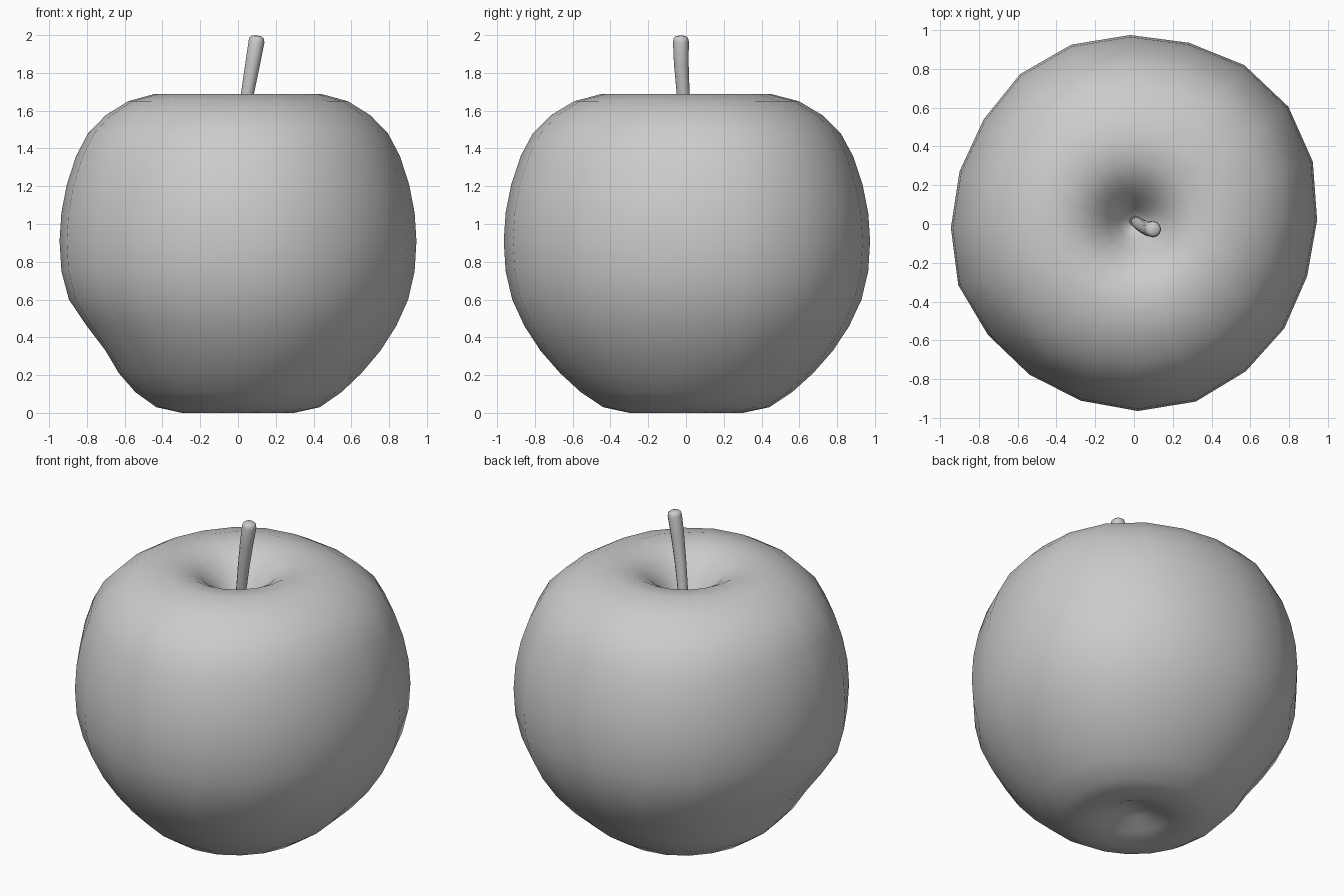
import bpy, bmesh, math
from mathutils import Vector

if "Cube" in bpy.data.objects:
    bpy.data.objects.remove(bpy.data.objects["Cube"])


def skin(bm, rings, close_start, close_end):
    """Bridge successive rings of vertices, closing ends with a fan point or a cap."""
    n = len(rings[0])
    for a, b in zip(rings, rings[1:]):
        for i in range(n):
            j = (i + 1) % n
            bm.faces.new((a[i], a[j], b[j], b[i]))
    for ring, tip in ((rings[0], close_start), (rings[-1], close_end)):
        if tip is None:
            bm.faces.new(ring)
        else:
            v = bm.verts.new(tip)
            for i in range(n):
                bm.faces.new((ring[i], ring[(i + 1) % n], v))


def finish(bm, name):
    bmesh.ops.recalc_face_normals(bm, faces=bm.faces)
    for f in bm.faces:
        f.smooth = True
    mesh = bpy.data.meshes.new(name)
    bm.to_mesh(mesh)
    bm.free()
    ob = bpy.data.objects.new(name, mesh)
    bpy.context.collection.objects.link(ob)
    return ob


# Fruit: lathe profile (radius, height) from the bottom hollow to the stem hollow
profile = [(0.08, 0.08), (0.18, 0.035), (0.30, 0.0), (0.44, 0.03), (0.56, 0.11),
           (0.67, 0.21), (0.775, 0.33), (0.86, 0.46), (0.925, 0.60), (0.96, 0.75),
           (0.97, 0.91), (0.96, 1.06), (0.93, 1.21), (0.88, 1.36), (0.815, 1.48),
           (0.72, 1.575), (0.595, 1.65), (0.45, 1.688), (0.32, 1.675),
           (0.22, 1.62), (0.14, 1.53), (0.08, 1.44), (0.03, 1.38)]
# Slightly lobed, hand-shaped outline of the widest ring
outline = [.945, .977, 1.0, .998, .977, .975, .98, .971, .945, .94,
           .945, .96, .946, .946, .952, .965, .97, .954, .944, .933]

bm = bmesh.new()
rings = []
for r, z in profile:
    ring = []
    for i, lobe in enumerate(outline):
        a = math.radians(1.2 + 18 * i)
        # flattened patch low on the left flank
        side = max(0.0, -math.cos(a)) ** 3
        dent = 0.055 * side * math.exp(-((z - 0.36) / 0.16) ** 2) * min(1, r / 0.6)
        rad = r * (1 + (lobe / 0.97 - 1) * min(1, r / 0.7)) - dent
        ring.append(bm.verts.new((rad * math.cos(a), rad * math.sin(a), z)))
    rings.append(ring)
skin(bm, rings, (0, 0, 0.095), (0, 0, 1.37))
finish(bm, "apple_fruit")

# Stem: leaning tapered tube with a rounded tip
path = [(0.0, 0.02, 1.34, 0.028), (0.02, 0.003, 1.52, 0.03), (0.05, -0.015, 1.69, 0.034),
        (0.078, -0.025, 1.85, 0.039), (0.098, -0.027, 1.965, 0.042),
        (0.100, -0.027, 1.985, 0.038), (0.101, -0.027, 1.994, 0.027)]
bm = bmesh.new()
rings = []
for k, (x, y, z, r) in enumerate(path):
    p0 = Vector(path[max(0, k - 1)][:3])
    p1 = Vector(path[min(len(path) - 1, k + 1)][:3])
    q = Vector((0, 0, 1)).rotation_difference(p1 - p0)
    rings.append([bm.verts.new(Vector((x, y, z)) + q @ Vector(
        (r * math.cos(t * math.tau / 12), r * math.sin(t * math.tau / 12), 0)))
        for t in range(12)])
skin(bm, rings, None, (0.101, -0.027, 1.998))
finish(bm, "apple_stem")
